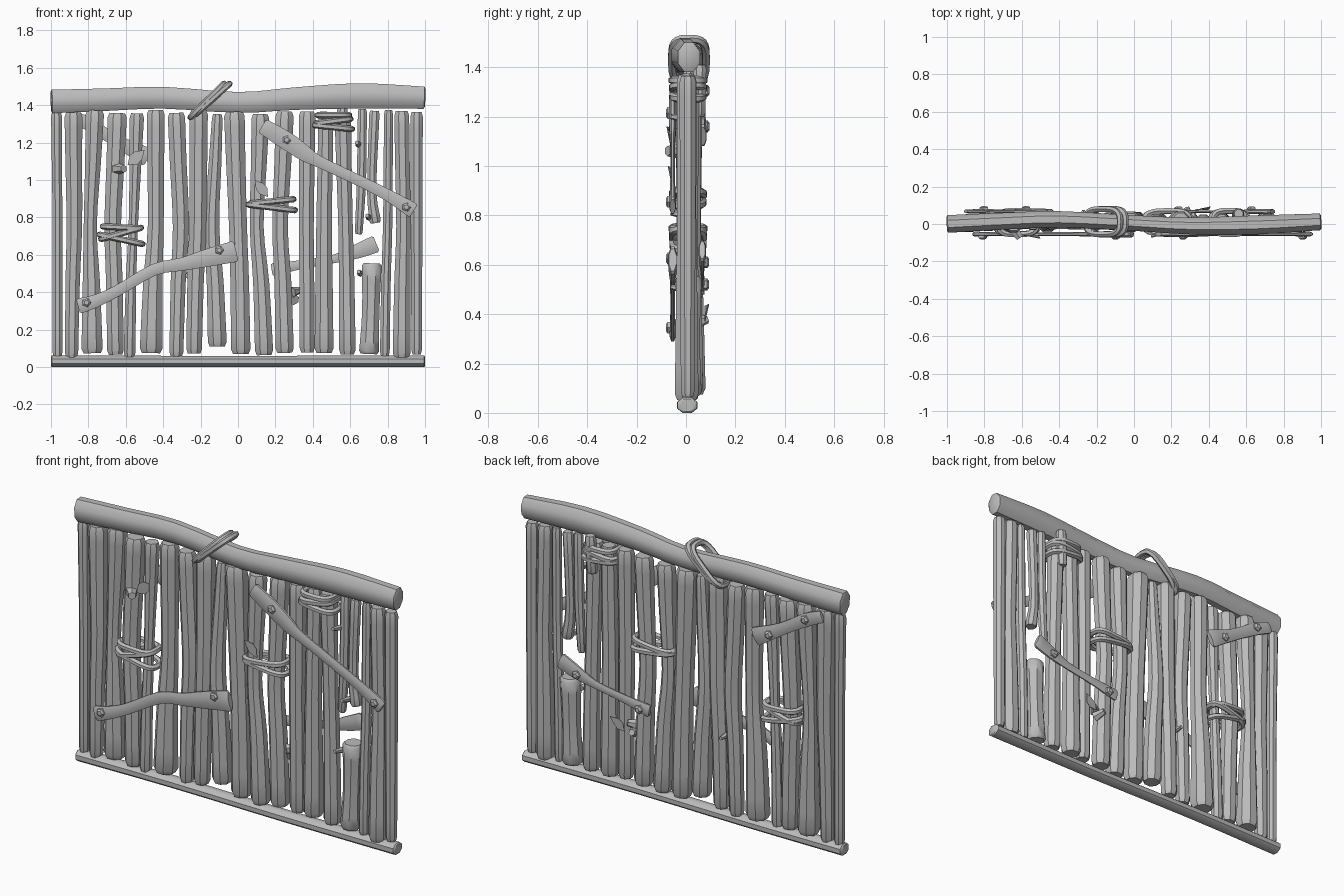
import bpy, bmesh, math, random
from mathutils import Vector as V

random.seed(4)
cube = bpy.data.objects.get("Cube")
if cube:
    bpy.data.objects.remove(cube, do_unlink=True)

grey = bpy.data.materials.new("weathered grey")
grey.use_nodes = True
tone = (0.5, 0.5, 0.5, 1)
grey.diffuse_color = tone
grey.node_tree.nodes["Principled BSDF"].inputs["Base Color"].default_value = tone
parts = []
Y = V((0, 1, 0))


def finish(name, bm):
    bmesh.ops.recalc_face_normals(bm, faces=bm.faces)
    mesh = bpy.data.meshes.new(name)
    bm.to_mesh(mesh)
    bm.free()
    mesh.materials.append(grey)
    ob = bpy.data.objects.new(name, mesh)
    bpy.context.collection.objects.link(ob)
    parts.append(ob)


def tube(name, pts, radii, sides=8, ref=Y, depth=1, closed=False):
    """Sweep an oval section, flattened along ref, through the points."""
    bm, rings, n = bmesh.new(), [], len(pts)
    for i, p in enumerate(pts):
        a = pts[i - 1] if i or closed else p
        b = pts[(i + 1) % n] if i < n - 1 or closed else p
        t = (b - a).normalized()
        side = t.cross(ref).normalized()
        up = side.cross(t)
        ring = []
        for k in range(sides):
            ang = math.tau * (k + 0.5) / sides
            ring.append(bm.verts.new(p + radii[i] * (math.cos(ang) * side + depth * math.sin(ang) * up)))
        rings.append(ring)
    for i in range(n if closed else n - 1):
        r, s = rings[i], rings[(i + 1) % n]
        for k in range(sides):
            j = (k + 1) % sides
            bm.faces.new((r[k], r[j], s[j], s[k]))
    if not closed:
        bm.faces.new(rings[0])
        bm.faces.new(rings[-1])
    finish(name, bm)


def branch(name, knots, steps=3, chamfer=0.015, **kw):
    """Smooth limb through (x, y, z, radius) knots with chamfered ends."""
    k = [V(q) for q in knots]
    k = [2 * k[0] - k[1]] + k + [2 * k[-1] - k[-2]]
    out = []
    for i in range(1, len(k) - 2):
        a, b, c, d = k[i - 1:i + 3]
        for s in range(steps):
            t = s / steps
            out.append(b + (c - a) * t / 2 + (a - 2.5 * b + 2 * c - d / 2) * t * t
                       + (1.5 * (b - c) + (d - a) / 2) * t ** 3)
    out.append(k[-2])
    for end, nxt, at in ((out[0], out[1], 1), (out[-1], out[-2], len(out))):
        step = end.lerp(nxt, min(0.4, chamfer / (nxt - end).length))
        out.insert(at, step)
        end.w *= 0.8
    tube(name, [q.xyz for q in out], [q.w for q in out], **kw)


# Rails
branch("top_rail", [(-1, 0, 1.42, .068), (-.7, .015, 1.43, .065), (-.4, .025, 1.44, .063), (0, .005, 1.415, .06),
                    (.3, -.01, 1.435, .065), (.65, -.005, 1.45, .073), (1, .012, 1.44, .064)], depth=.75, chamfer=.006)
branch("bottom_rail", [(-1, .005, .031, .034), (-.4, .01, .031, .032), (.3, 0, .031, .032), (1, .005, .031, .034)],
       depth=1.25, chamfer=.006)

# Upright sticks: x and radius at top, middle and bottom
left_sticks = [
    (-.97, .032, -.965, .028, -.965, .028), (-.88, .052, -.875, .045, -.89, .038),
    (-.765, .054, -.79, .038, -.78, .062), (-.645, .056, -.67, .048, -.655, .048),
    (-.54, .042, -.56, .027, -.58, .034), (-.44, .052, -.44, .046, -.465, .066),
    (-.33, .05, -.305, .047, -.33, .04), (-.21, .053, -.215, .05, -.235, .045),
    (-.11, .03, -.14, .043, -.11, .055), (-.02, .06, 0, .052, .015, .056)]
right_sticks = [
    (.12, .052, .1, .04, .14, .053), (.25, .053, .225, .045, .25, .053),
    (.37, .048, .365, .043, .37, .043), (.47, .043, .46, .045, .46, .055),
    (.56, .048, .575, .042, .585, .048), (.805, .026, .8, .027, .785, .028),
    (.875, .043, .885, .042, .875, .052), (.955, .036, .955, .034, .955, .03)]
for i, (xt, rt, xm, rm, xb, rb) in enumerate(left_sticks + right_sticks):
    y = .01 + random.uniform(-.008, .01)
    low = .11 if i == 8 else random.uniform(.05, .08)
    top = random.uniform(1.35, 1.38)
    branch("upright_stick", [(xb, y, low, rb), (xm * .4 + xb * .6, y, .45, (rb + rm) / 2), (xm, y, .75, rm),
                             (xt * .6 + xm * .4, y, 1.1, (rt + rm) / 2), (xt, y, top, rt)], chamfer=.025)

# Broken sticks on the right side
branch("broken_stick", [(.645, .01, .71, .022), (.66, .01, 1, .027), (.665, .01, 1.38, .026)])
branch("broken_stick", [(.735, .01, .77, .034), (.715, .01, .95, .027), (.73, .01, 1.37, .03)])
branch("broken_stump", [(.70, .01, .07, .058), (.71, .01, .3, .05), (.715, .01, .555, .058)])
branch("stick_end", [(.55, .05, 1.2, .03), (.56, .055, 1.41, .03)])


# Nailed cross planks
def plank(name, y, knots, nails):
    branch(name, [(x, y, z, r) for x, z, r in knots], depth=.32, chamfer=.01)
    s = math.copysign(1, y)
    for x, z in nails:
        tube("nail", [V((x, y, z)), V((x, y + s * .02, z)), V((x, y + s * .028, z))], [.025, .025, .014],
             sides=5, ref=V((0, 0, 1)))


plank("front_lower_plank", -.054, [(-.855, .325, .045), (-.77, .35, .038), (-.65, .405, .032), (-.45, .52, .034),
      (-.3, .55, .038), (-.18, .58, .05), (-.01, .62, .062)], [(-.81, .345), (-.1, .625)])
plank("front_upper_plank", -.054, [(.13, 1.29, .045), (.26, 1.21, .052), (.36, 1.14, .045), (.43, 1.1, .034),
      (.62, 1.01, .031), (.8, .92, .034), (.94, .835, .045)], [(.26, 1.215), (.9, .855)])
plank("back_upper_plank", .068, [(-.9, 1.345, .035), (-.8, 1.3, .038), (-.65, 1.21, .035), (-.48, 1.12, .055)],
      [(-.8, 1.305), (-.575, 1.16)])
plank("back_lower_plank", .066, [(.74, .66, .05), (.64, .62, .042), (.52, .58, .025), (.35, .55, .025),
      (.18, .52, .038)], [(.63, .61), (.24, .52)])


# Rope bindings
def loop(center, u, v, r=.017):
    c, u = V(center), V(u)
    pts = []
    for k in range(24):
        a, b = math.cos(math.tau * k / 24), math.sin(math.tau * k / 24)
        pts.append(c + u * math.copysign(abs(a) ** .6, a) + Y * v * math.copysign(abs(b) ** .6, b))
    tube("rope_loop", pts, [r] * len(pts), sides=6, ref=u.cross(Y).normalized(), closed=True)


for x, z, w, tilts in ((-.625, .715, .115, (-.025, .03, -.005)), (.18, .87, .125, (-.015, .012)),
                       (.51, 1.315, .1, (-.01, .012, 0))):
    for i, tilt in enumerate(tilts):
        loop((x, .008, z + .032 * (i - (len(tilts) - 1) / 2)), (w - .008 * i, 0, tilt), .06 + .002 * i)
loop((-.165, .012, 1.425), (.09, 0, .09), .068)
loop((-.14, .012, 1.43), (.095, 0, .085), .07)


# Twig stubs, small knots and leaves
def stub(x, z, y0, y1, r, dx=.03, dz=.03):
    tube("twig_stub", [V((x, y0, z)), V((x + dx / 2, (y0 + y1) / 2, z + dz / 2)), V((x + dx, y1, z + dz))],
         [r, r * .75, r * .6], sides=6, ref=V((0, 0, 1)))


def leaf(x, y, z, dx, dz, w):
    bm = bmesh.new()
    axis, s = V((dx, 0, dz)), math.copysign(1, y)
    across = axis.cross(Y).normalized() * w
    base, tip = V((x, y, z)), V((x, y + s * .015, z)) + axis
    outline = [base, base + axis * .35 + across * .9, base + axis * .65 + across * .8, tip,
               base + axis * .65 - across * .8, base + axis * .35 - across * .9]
    bm.faces.new([bm.verts.new(p) for p in outline])
    solid = bmesh.ops.extrude_face_region(bm, geom=bm.faces[:])
    for e in solid["geom"]:
        if isinstance(e, bmesh.types.BMVert):
            e.co.y += s * .004
    finish("leaf", bm)


stub(-.65, 1.06, -.02, -.075, .035, .04, 0)
stub(.3, .36, .03, .085, .03, -.02, .02)
stub(-.27, .49, .03, .075, .017, 0, 0)
stub(.29, .4, .02, .05, .03, .04, .01)
for x, z in ((.645, 1.19), (.7, .8), (.655, .5)):
    stub(x, z, 0, -.06, .018, -.01, .01)
leaf(-.59, -.06, 1.08, .09, .08, .035)
leaf(.16, -.055, .91, -.07, .09, .03)
leaf(.33, .075, .37, .08, .07, .03)

# Shading
bpy.ops.object.select_all(action="DESELECT")
for ob in parts:
    ob.select_set(True)
bpy.context.view_layer.objects.active = parts[0]
bpy.ops.object.shade_smooth_by_angle(angle=math.radians(40))
